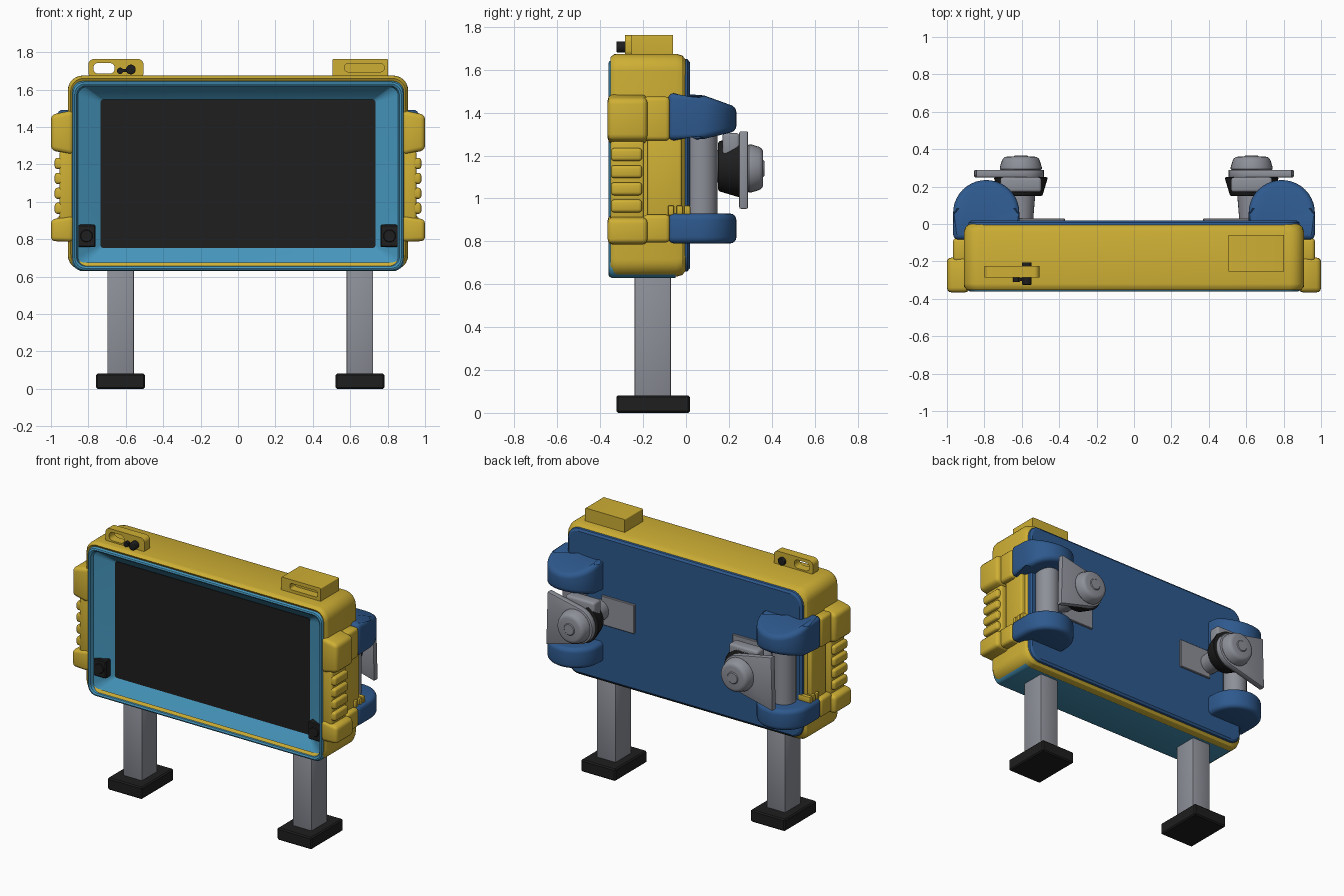
import bpy, bmesh, math
from mathutils import Matrix, Vector

if "Cube" in bpy.data.objects:
    bpy.data.objects.remove(bpy.data.objects["Cube"])


def material(name, rgb):
    m = bpy.data.materials.new(name)
    m.diffuse_color = (*rgb, 1)
    m.use_nodes = True
    m.node_tree.nodes["Principled BSDF"].inputs["Base Color"].default_value = m.diffuse_color
    return m


YELLOW = material("yellow", (0.62, 0.43, 0.035))
SKY = material("light blue", (0.06, 0.30, 0.50))
BLUE = material("deep blue", (0.027, 0.10, 0.27))
GREY = material("grey", (0.27, 0.28, 0.32))
DARK = material("black", (0.013, 0.013, 0.013))


def finish(name, bm, mat, bevel=0.0, seg=3, angle=30):
    bmesh.ops.recalc_face_normals(bm, faces=bm.faces)
    if bevel:
        edges = [e for e in bm.edges if e.calc_face_angle(0) > math.radians(35)]
        bmesh.ops.bevel(bm, geom=edges, offset=bevel, segments=seg,
                        profile=0.5, affect='EDGES', clamp_overlap=True)
    me = bpy.data.meshes.new(name)
    bm.to_mesh(me)
    bm.free()
    ob = bpy.data.objects.new(name, me)
    bpy.context.collection.objects.link(ob)
    me.materials.append(mat)
    bpy.ops.object.select_all(action='DESELECT')
    ob.select_set(True)
    bpy.context.view_layer.objects.active = ob
    bpy.ops.object.shade_smooth_by_angle(angle=math.radians(angle))
    return ob


def box(name, x, y, z, mat, bevel=0.0, seg=3):
    bm = bmesh.new()
    bmesh.ops.create_cube(bm, size=1)
    for v in bm.verts:
        v.co = Vector([(a + b) / 2 + c * abs(b - a) for (a, b), c in zip((x, y, z), v.co)])
    return finish(name, bm, mat, bevel, seg)


def rod(name, p, q, r1, r2, mat, bevel=0.0, n=28):
    p, q = Vector(p), Vector(q)
    d = q - p
    bm = bmesh.new()
    mtx = Matrix.Translation((p + q) / 2) @ d.to_track_quat('Z', 'Y').to_matrix().to_4x4()
    bmesh.ops.create_cone(bm, cap_ends=True, segments=n, radius1=r1, radius2=r2,
                          depth=d.length, matrix=mtx)
    return finish(name, bm, mat, bevel)


def prism(name, pts, axis, a, b, mat, bevel=0.0, seg=3, warp=None):
    bm = bmesh.new()
    place = (lambda u, v, w: (u, w, v)) if axis == 'y' else (lambda u, v, w: (u, v, w))
    lo = [bm.verts.new(place(u, v, a)) for u, v in pts]
    hi = [bm.verts.new(place(u, v, b)) for u, v in pts]
    bm.faces.new(lo)
    bm.faces.new(hi)
    for i in range(len(pts)):
        j = (i + 1) % len(pts)
        bm.faces.new((lo[i], lo[j], hi[j], hi[i]))
    if warp:
        for v in bm.verts:
            warp(v.co)
    return finish(name, bm, mat, bevel, seg)


def loft(name, sections, mat, cap_start=False, cap_end=False, closed=False):
    """Skin rounded rectangles (y, x0, x1, z0, z1, radius) along y."""
    bm = bmesh.new()
    rings = []
    for y, x0, x1, z0, z1, r in sections:
        ring = []
        corners = ((x1 - r, z1 - r), (x0 + r, z1 - r), (x0 + r, z0 + r), (x1 - r, z0 + r))
        for k, (cx, cz) in enumerate(corners):
            for i in range(7):
                t = math.pi / 2 * (k + i / 6)
                ring.append(bm.verts.new((cx + r * math.cos(t), y, cz + r * math.sin(t))))
        rings.append(ring)
    pairs = list(zip(rings, rings[1:])) + ([(rings[-1], rings[0])] if closed else [])
    for a, b in pairs:
        for i in range(len(a)):
            j = (i + 1) % len(a)
            bm.faces.new((a[i], a[j], b[j], b[i]))
    if cap_start:
        bm.faces.new(rings[0])
    if cap_end:
        bm.faces.new(rings[-1])
    return finish(name, bm, mat)


def sec(y, inset, r, hw=0.91, z0=0.635, z1=1.675):
    return (y, -hw + inset, hw - inset, z0 + inset, z1 - inset, r)


# Main housing, open at the front
loft("housing", [sec(-0.335, 0.04, 0.05), sec(-0.352, 0.015, 0.07), sec(-0.335, 0.002, 0.08),
                 sec(-0.32, 0, 0.08), sec(-0.045, 0, 0.08), sec(-0.018, 0.008, 0.08),
                 sec(0.0, 0.028, 0.07)], YELLOW, cap_end=True)
loft("back_panel", [sec(-0.01, 0.022, 0.08), sec(0.008, 0.026, 0.08), sec(0.018, 0.04, 0.07)],
     BLUE, True, True)

# Screen frame with sloping inner walls
F = dict(hw=0.888, z0=0.629, z1=1.645)
loft("screen_frame", [sec(-0.05, 0, 0.06, **F), sec(-0.345, 0, 0.06, **F),
                      sec(-0.358, 0.006, 0.06, **F), sec(-0.362, 0.015, 0.055, **F),
                      sec(-0.356, 0.025, 0.05, **F), sec(-0.335, 0.032, 0.045, **F),
                      (-0.272, -0.735, 0.735, 0.753, 1.546, 0.015)], SKY)
loft("screen", [(-0.26, -0.735, 0.735, 0.753, 1.546, 0.015),
                (-0.276, -0.735, 0.735, 0.753, 1.546, 0.015)], DARK, True, True)

# Corner speakers
for s in (-1, 1):
    c = s * 0.81
    box("speaker_plate", (c - 0.048, c + 0.048), (-0.335, -0.27), (0.757, 0.877), DARK, 0.006, 1)
    rod("speaker_ring", (c, -0.33, 0.817), (c, -0.341, 0.817), 0.036, 0.03, DARK)

# Top carry bracket, bolts and hollow block
O = (-0.80, -0.505, 1.66, 1.763, 0.03)
H = (-0.773, -0.66, 1.685, 1.742, 0.026)
loft("top_bracket", [(-0.285, *O), (-0.285, *H), (-0.225, *H), (-0.225, *O)], YELLOW, closed=True)
rod("bracket_bolt", (-0.573, -0.325, 1.707), (-0.573, -0.205, 1.707), 0.026, 0.026, DARK, 0.005)
rod("bracket_pin", (-0.63, -0.31, 1.70), (-0.63, -0.24, 1.70), 0.017, 0.017, DARK)
box("bolt_link", (-0.635, -0.57), (-0.305, -0.29), (1.695, 1.71), DARK)
B = (0.505, 0.803, 1.66, 1.763, 0.006)
R = (0.57, 0.78, 1.695, 1.738, 0.015)
loft("top_block", [(-0.06, *B), (-0.255, *B), (-0.255, *R), (-0.20, *R)], YELLOW, True, True)


def taper_upper(co):
    t = max(0.0, (co.y - 0.05) / 0.185)
    co.z += -0.06 * t if co.z > 1.38 else 0.04 * t


for s in (-1, 1):
    # Legs and feet
    c = 0.012 + s * 0.64
    box("leg", (c - 0.071, c + 0.071), (-0.24, -0.07), (0.06, 0.66), GREY, 0.008, 2)
    box("foot", (c - 0.13, c + 0.13), (-0.325, 0.018), (0, 0.082), DARK, 0.008, 1)

    # Side grips
    def side(a, b):
        return tuple(sorted((s * a, s * b)))
    prism("upper_grip", [(s * 0.88, 1.25), (s * 1.0, 1.275), (s * 1.0, 1.465), (s * 0.88, 1.49)],
          'y', -0.365, -0.18, YELLOW, 0.025)
    box("upper_grip_link", side(0.85, 0.968), (-0.2, -0.075), (1.27, 1.475), YELLOW, 0.02)
    prism("lower_grip", [(s * 0.88, 0.785), (s * 1.0, 0.79), (s * 1.0, 0.905), (s * 0.88, 0.925)],
          'y', -0.365, -0.18, YELLOW, 0.022)
    box("lower_grip_link", side(0.85, 0.968), (-0.2, -0.075), (0.795, 0.925), YELLOW, 0.02)
    box("grip_core", side(0.88, 0.955), (-0.352, -0.195), (0.89, 1.27), YELLOW, 0.015)
    for z in (0.965, 1.045, 1.125, 1.205):
        box("grip_finger", side(0.90, 0.98), (-0.35, -0.205), (z - 0.03, z + 0.03), YELLOW, 0.015)
    box("side_column", side(0.87, 0.932), (-0.18, -0.02), (0.9, 1.29), YELLOW, 0.012)
    for y in (-0.07, -0.03, 0.005):
        box("side_nub", side(0.86, 0.95), (y - 0.015, y + 0.015), (0.92, 0.968), YELLOW, 0.008, 2)

    # Rounded elbows at the back
    dome = [(s * 0.79 + 0.177 * math.cos(t), 0.06 + 0.175 * math.sin(t))
            for t in [math.pi * i / 20 for i in range(21)]]
    dome = [(s * 0.79 + 0.177, -0.085)] + dome + [(s * 0.79 - 0.177, -0.085)]
    prism("upper_elbow", dome, 'z', 1.27, 1.492, BLUE, 0.03, 4, taper_upper)
    prism("lower_elbow", dome, 'z', 0.79, 0.93, BLUE, 0.03, 4)
    rod("elbow_post", (s * 0.79, 0.072, 0.9), (s * 0.79, 0.072, 1.32), 0.076, 0.076, GREY)

    # Swivel joint, mounting plate and knob
    k = 0.012 + s * 0.617
    box("mount_base", side(0.37, 0.62), (0.0, 0.03), (1.05, 1.25), GREY, 0.004, 1)
    rod("joint_neck", (k, 0.01, 1.15), (k, 0.19, 1.15), 0.065, 0.08, GREY)
    rod("joint_ring", (k, 0.15, 1.15), (k, 0.25, 1.15), 0.115, 0.145, DARK, 0.008)
    box("joint_housing", (k - 0.11, k + 0.11), (0.17, 0.25), (1.20, 1.305), GREY, 0.015)
    arc = [(k - s * 0.125 * math.cos(t), 1.14 + 0.125 * math.sin(t))
           for t in [math.radians(-80 + 16 * i) for i in range(11)]]
    prism("mount_plate", arc + [(s * 0.845, 1.315), (s * 0.855, 0.95)],
          'y', 0.248, 0.29, GREY, 0.008, 2)
    rod("knob", (k, 0.285, 1.14), (k, 0.36, 1.14), 0.118, 0.095, GREY, 0.02)
    rod("knob_cap", (k, 0.355, 1.14), (k, 0.365, 1.14), 0.045, 0.035, GREY)
